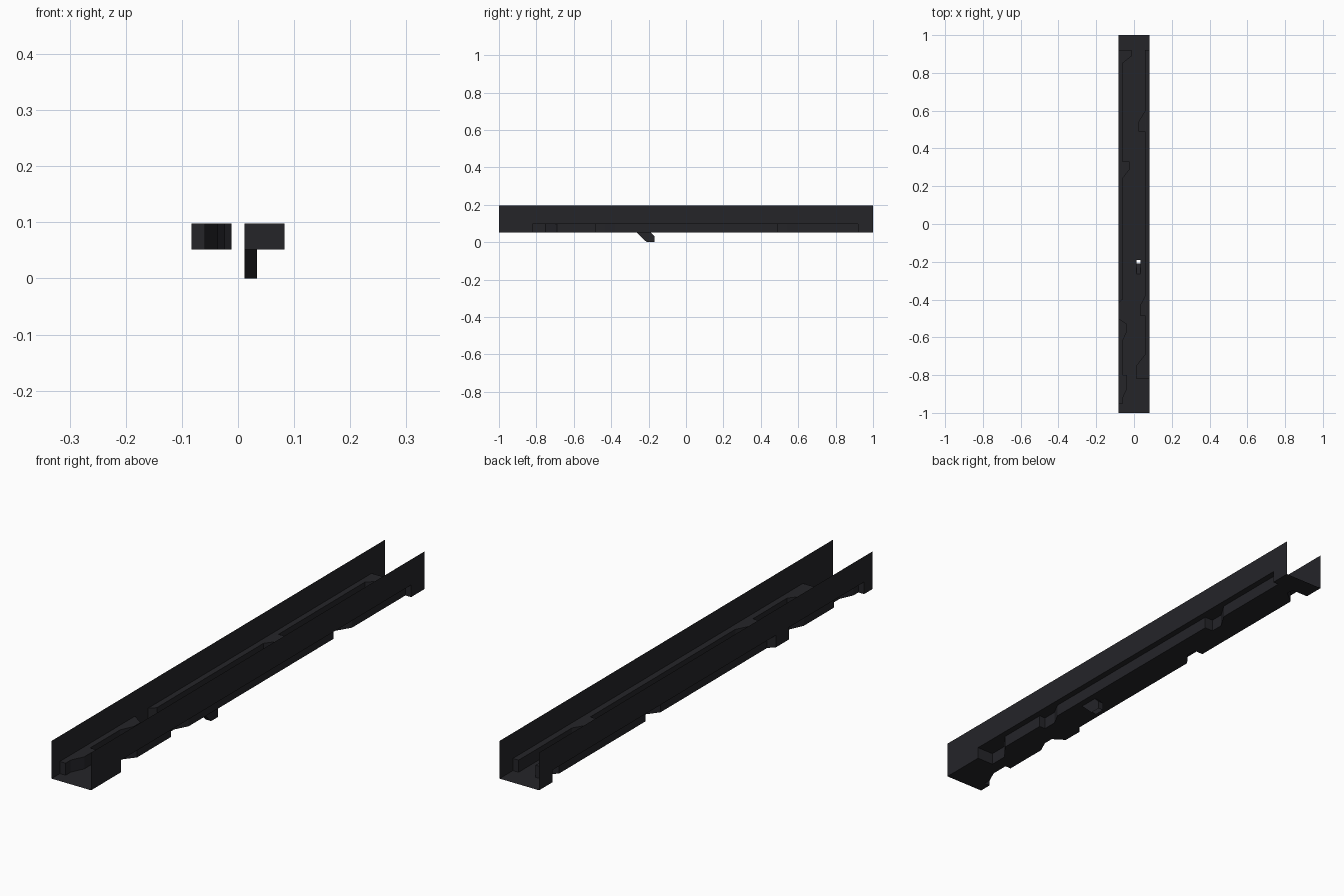
import bpy, bmesh

if "Cube" in bpy.data.objects:
    bpy.data.objects.remove(bpy.data.objects["Cube"])

HALF, TOP, LEDGE, FLOOR = 0.083, 0.195, 0.098, 0.052
EPS = 1e-5

mat = bpy.data.materials.new("dark_metal")
mat.diffuse_color = (0.018, 0.018, 0.022, 1)
mat.use_nodes = True
mat.node_tree.nodes["Principled BSDF"].inputs["Base Color"].default_value = mat.diffuse_color

# plan outline of each ledge: (y, distance inward from the wall)
LEFT = [(-1, 0), (-.95, 0), (-.95, .024), (-.92, .024), (-.87, .047), (-.80, .047),
        (-.80, .022), (-.62, .022), (-.57, .045), (-.53, .045), (-.50, 0), (-.42, 0),
        (-.40, .022), (.24, .022), (.29, .06), (.33, .06), (.33, .022), (.85, .022),
        (.89, .071), (.92, .071), (.92, 0), (1, 0)]
RIGHT = [(-1, 0), (-.82, 0), (-.82, .071), (-.75, .071), (-.69, .024), (-.485, .024),
         (-.485, .05), (-.43, .05), (-.38, .024), (.49, .024), (.49, .06), (.54, .06),
         (.60, .024), (.92, .024), (.92, 0), (1, 0)]


def build(name, quads):
    bm = bmesh.new()
    for q in quads:
        bm.faces.new([bm.verts.new(p) for p in q])
    bmesh.ops.remove_doubles(bm, verts=bm.verts, dist=2e-5)
    bmesh.ops.dissolve_degenerate(bm, edges=bm.edges, dist=1e-6)
    bmesh.ops.recalc_face_normals(bm, faces=bm.faces)
    me = bpy.data.meshes.new(name)
    bm.to_mesh(me)
    bm.free()
    me.materials.append(mat)
    ob = bpy.data.objects.new(name, me)
    bpy.context.collection.objects.link(ob)
    return ob


def inset(path, y):
    for (y0, d0), (y1, d1) in zip(path, path[1:]):
        if y0 < y1 and y0 <= y <= y1:
            return d0 + (d1 - d0) * (y - y0) / (y1 - y0)
    return 0


# side walls, with ledge tops and the step faces below them
for side, path, label in ((-1, LEFT, "left"), (1, RIGHT, "right")):
    w = side * HALF
    build(label + "_wall", [[(w, -1, LEDGE), (w, 1, LEDGE), (w, 1, TOP), (w, -1, TOP)]])
    ledge, step = [], []
    for (y0, d0), (y1, d1) in zip(path, path[1:]):
        a, b = w - side * d0, w - side * d1
        step.append([(a, y0, FLOOR), (b, y1, FLOOR), (b, y1, LEDGE), (a, y0, LEDGE)])
        if y1 > y0 and d0 + d1 > 0:
            pts = [(w, y0, LEDGE), (w, y1, LEDGE), (b, y1, LEDGE), (a, y0, LEDGE)]
            ledge.append(list(dict.fromkeys(pts)))
    build(label + "_ledge", ledge)
    build(label + "_step", step)

# trench floor between the steps, leaving the shaft opening
X0, X1, Y0, Y1 = .012, .034, -.265, -.19
ys = sorted({y for y, d in LEFT + RIGHT} | {Y0, Y1})
floor = []
for y0, y1 in zip(ys, ys[1:]):
    la, lb = [-HALF + inset(LEFT, y) for y in (y0 + EPS, y1 - EPS)]
    ra, rb = [HALF - inset(RIGHT, y) for y in (y0 + EPS, y1 - EPS)]
    spans = [(la, lb, ra, rb)]
    if Y0 <= y0 < Y1:
        spans = [(la, lb, X0, X0), (X1, X1, ra, rb)]
    for a, b, c, d in spans:
        floor.append([(a, y0, FLOOR), (c, y0, FLOOR), (d, y1, FLOOR), (b, y1, FLOOR)])
build("trench_floor", floor)

# slanted open shaft under the floor
near = [(Y0, FLOOR), (-.21, 0)]
far = [(-.168, 0), (-.168, .03), (Y1, FLOOR)]
quads = [[(x, y, z) for y, z in near + far] for x in (X0, X1)]
for line in (near, far):
    for (ya, za), (yb, zb) in zip(line, line[1:]):
        quads.append([(X0, ya, za), (X1, ya, za), (X1, yb, zb), (X0, yb, zb)])
build("shaft", quads)
